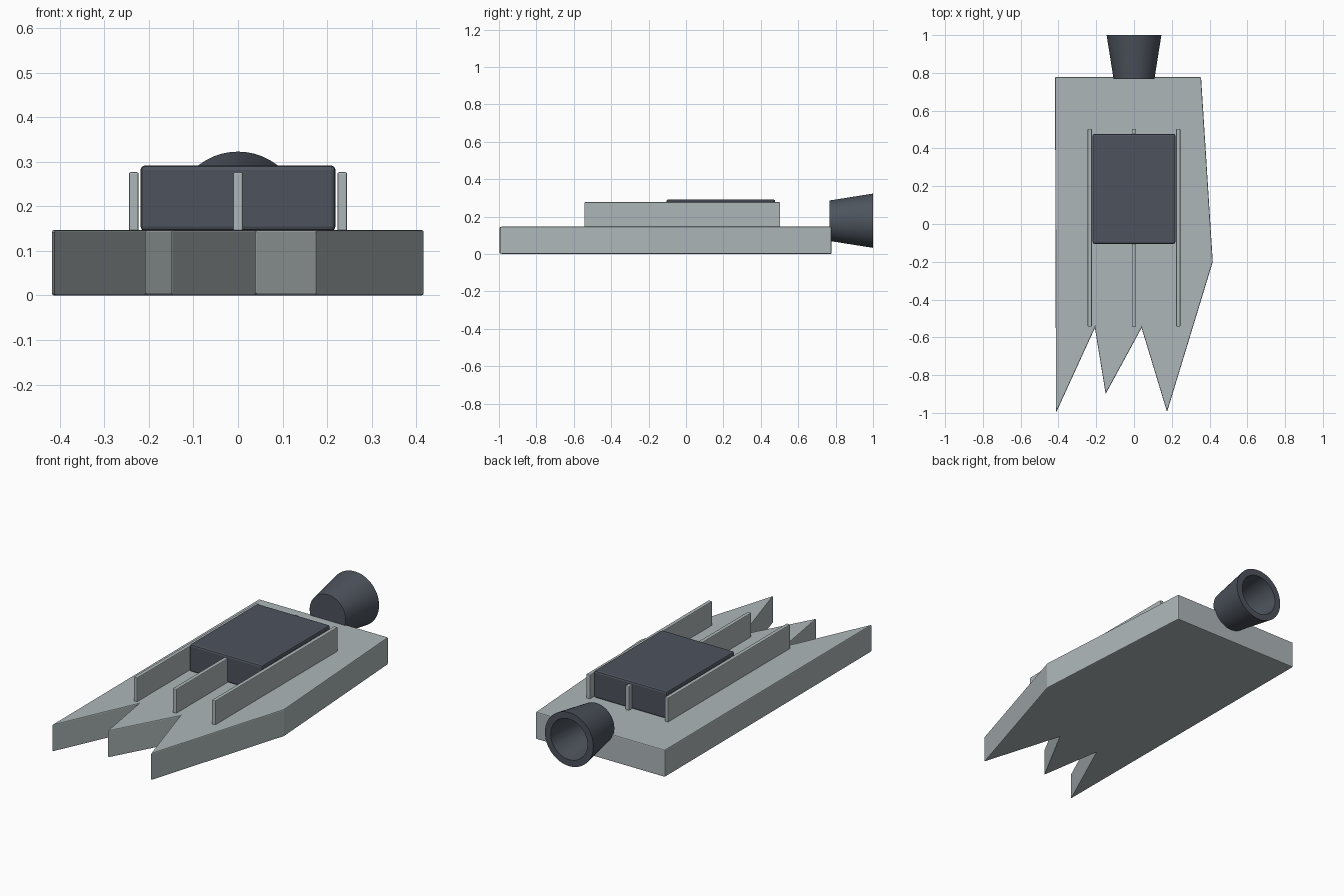
import bpy, bmesh, math
from mathutils import Vector, Matrix

if "Cube" in bpy.data.objects:
    bpy.data.objects.remove(bpy.data.objects["Cube"], do_unlink=True)


def material(name, rgb):
    m = bpy.data.materials.new(name)
    m.use_nodes = True
    m.diffuse_color = (*rgb, 1)
    m.node_tree.nodes["Principled BSDF"].inputs["Base Color"].default_value = (*rgb, 1)
    return m


light_grey = material("light grey", (0.42, 0.47, 0.48))
dark_slate = material("dark slate", (0.075, 0.088, 0.11))


def finish(name, bm, mat, bevel=0, smooth=False):
    bmesh.ops.recalc_face_normals(bm, faces=bm.faces)
    mesh = bpy.data.meshes.new(name)
    bm.to_mesh(mesh)
    bm.free()
    mesh.materials.append(mat)
    obj = bpy.data.objects.new(name, mesh)
    bpy.context.collection.objects.link(obj)
    if bevel:
        mod = obj.modifiers.new("soft edges", "BEVEL")
        mod.width, mod.segments = bevel, 2
    if smooth:
        bpy.ops.object.select_all(action="DESELECT")
        obj.select_set(True)
        bpy.context.view_layer.objects.active = obj
        bpy.ops.object.shade_smooth_by_angle(angle=math.radians(35))
    return obj


def box(name, low, high, mat, bevel):
    low, high = Vector(low), Vector(high)
    bm = bmesh.new()
    bmesh.ops.create_cube(bm, size=1)
    bmesh.ops.scale(bm, vec=high - low, verts=bm.verts)
    bmesh.ops.translate(bm, vec=(low + high) / 2, verts=bm.verts)
    return finish(name, bm, mat, bevel)


# Flat hull slab with a three-pronged bow
deck = 0.147
outline = [(-0.418, 0.778), (0.355, 0.778), (0.417, -0.2), (0.175, -0.995),
           (0.04, -0.55), (-0.15, -0.9), (-0.207, -0.55), (-0.413, -1.0)]
bm = bmesh.new()
base = bm.faces.new([bm.verts.new((x, y, 0)) for x, y in outline])
top = bmesh.ops.extrude_face_region(bm, geom=[base])["geom"]
bmesh.ops.translate(bm, vec=(0, 0, deck),
                    verts=[v for v in top if isinstance(v, bmesh.types.BMVert)])
finish("hull", bm, light_grey, 0.005)

# Raised cabin block and three long fins
box("cabin", (-0.219, -0.105, deck - 0.002), (0.219, 0.477, 0.292), dark_slate, 0.01)
for name, x in (("right_fin", -0.234), ("middle_fin", 0), ("left_fin", 0.234)):
    box(name, (x - 0.011, -0.543, deck - 0.002), (x + 0.011, 0.503, 0.277), light_grey, 0.004)

# Hollow flared thruster, lathed around the lengthwise axis (radius, y)
profile = [(0, 0.767), (0.108, 0.767), (0.145, 1.0), (0.11, 1.0), (0.085, 0.772), (0, 0.772)]
bm = bmesh.new()
verts = [bm.verts.new((r, y, 0)) for r, y in profile]
edges = [bm.edges.new(pair) for pair in zip(verts, verts[1:])]
bmesh.ops.spin(bm, geom=verts + edges, cent=(0, 0, 0), axis=(0, 1, 0),
               angle=math.tau, steps=48)
bmesh.ops.remove_doubles(bm, verts=bm.verts, dist=0.0005)
bmesh.ops.transform(bm, matrix=Matrix.Translation((0, 0, 0.178)), verts=bm.verts)
finish("thruster", bm, dark_slate, smooth=True)
